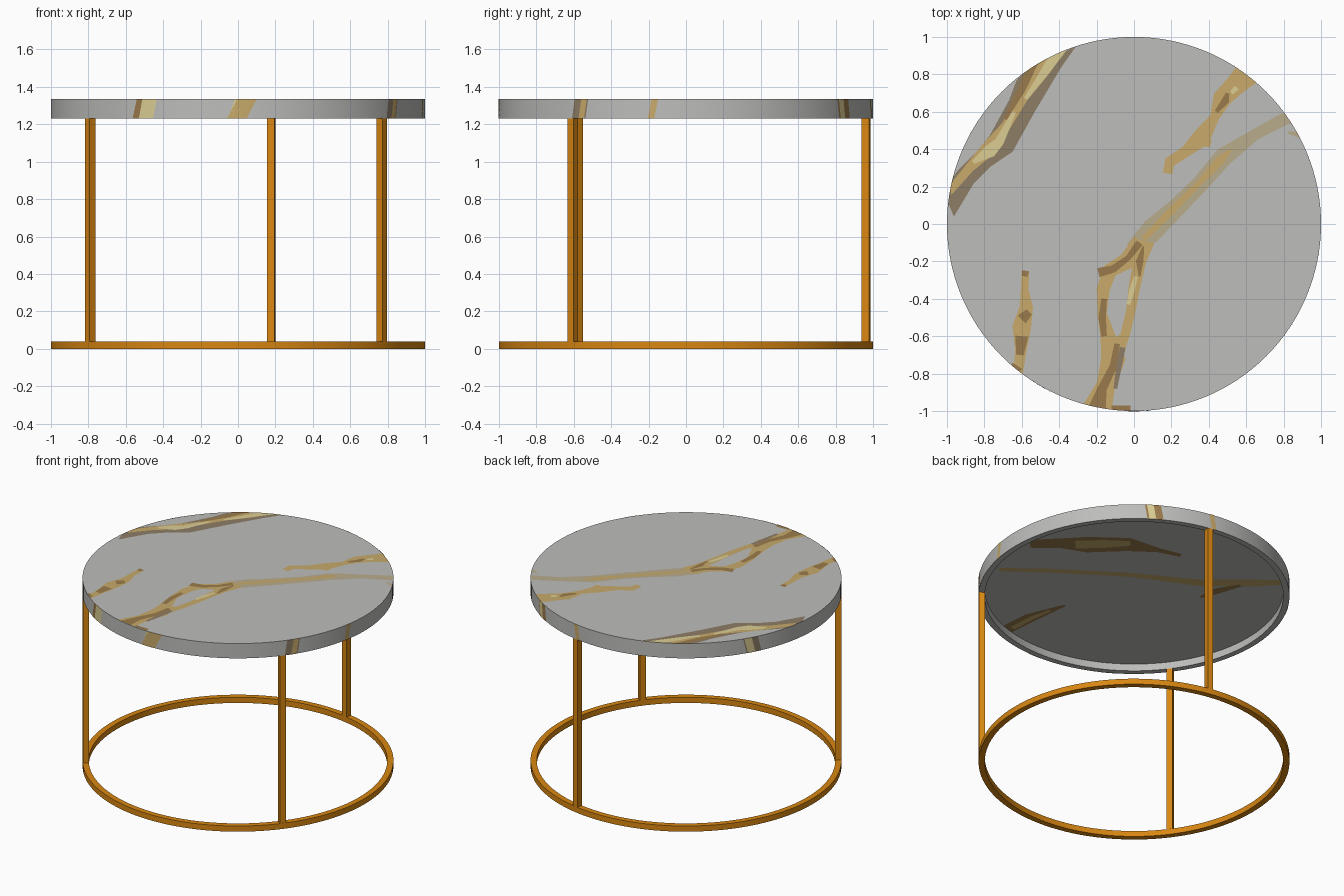
import bpy, bmesh
from math import sin, cos, radians, pi
from mathutils import Vector, Matrix

if "Cube" in bpy.data.objects:
    bpy.data.objects.remove(bpy.data.objects["Cube"])

TOP, RIM, RECESS, BAND = 1.335, 1.23, 1.28, 0.04


def material(name, *srgb):
    m = bpy.data.materials.new(name)
    lin = [((c / 255 + 0.055) / 1.055) ** 2.4 for c in srgb]
    m.diffuse_color = (*lin, 1)
    m.use_nodes = True
    m.node_tree.nodes["Principled BSDF"].inputs["Base Color"].default_value = m.diffuse_color
    return m


STONE = material("grey stone", 189, 189, 187)
GOLD = material("gold metal", 217, 135, 18)
VEINS = [material("tan vein", 200, 170, 106), material("brown vein", 155, 123, 76),
         material("pale vein", 184, 172, 140), material("cream vein", 220, 206, 148),
         material("umber vein", 141, 125, 101)]
TAN, BROWN, PALE, CREAM, UMBER = range(5)


def finish(bm, name, mats, smooth=False):
    me = bpy.data.meshes.new(name)
    bm.to_mesh(me)
    bm.free()
    ob = bpy.data.objects.new(name, me)
    bpy.context.collection.objects.link(ob)
    for m in mats:
        me.materials.append(m)
    if smooth:
        bpy.context.view_layer.objects.active = ob
        ob.select_set(True)
        bpy.ops.object.shade_smooth_by_angle(angle=radians(30))
        ob.select_set(False)
    return ob


def lathe(name, profile, mat, closed, n=128):
    bm = bmesh.new()
    vs = [bm.verts.new((r, 0, z)) for r, z in profile]
    pairs = list(zip(vs, vs[1:])) + ([(vs[-1], vs[0])] if closed else [])
    edges = [bm.edges.new(p) for p in pairs]
    bmesh.ops.spin(bm, geom=vs + edges, cent=(0, 0, 0), axis=(0, 0, 1),
                   angle=2 * pi, steps=n, use_merge=True)
    bmesh.ops.remove_doubles(bm, verts=bm.verts, dist=1e-5)
    bmesh.ops.recalc_face_normals(bm, faces=bm.faces)
    return finish(bm, name, [mat], True)


# Stone top, hollowed underneath, and the base ring
lathe("table_top", [(0, TOP), (1, TOP), (1, RIM), (1 - BAND, RIM),
                    (1 - BAND, RECESS), (0, RECESS)], STONE, False)
lathe("base_ring", [(1, 0), (1, BAND), (1 - BAND, BAND), (1 - BAND, 0)], GOLD, True)

# Three square legs, turned to follow the ring
for name, deg in (("back_leg", 79.5), ("left_leg", 216.3), ("right_leg", 321.8)):
    bm = bmesh.new()
    h = RIM - BAND
    bmesh.ops.create_cube(bm, size=1, matrix=Matrix.Rotation(radians(deg), 4, 'Z')
                          @ Matrix.Translation((0.979, 0, BAND + h / 2))
                          @ Matrix.Diagonal((BAND, BAND, h, 1)))
    finish(bm, name, [GOLD])


def ribbons(name, z, limit, strips, lift=0.0005):
    """Flat inlay strips of (x, y, width) points, kept inside the disc."""
    bm = bmesh.new()
    up = z > 1.3
    for k, (mat, pts) in enumerate(strips):
        off = lift + k * 0.0003
        zz = z + off if up else z - off
        P = [Vector(p[:2]) for p in pts]
        sides = []
        for i, p in enumerate(P):
            t = (P[min(i + 1, len(P) - 1)] - P[max(i - 1, 0)]).normalized()
            q = Vector((-t.y, t.x)) * pts[i][2] / 2
            sides.append((p + q, p - q))
        rows = []
        for a, b in zip(sides, sides[1:]):
            for s in range(5):
                rows.append([a[j].lerp(b[j], s / 5) for j in (0, 1)])
        rows.append(sides[-1])
        verts = []
        for row in rows:
            verts.append([bm.verts.new((*(p if p.length < limit else p.normalized() * limit), zz))
                          for p in row])
        for a, b in zip(verts, verts[1:]):
            f = bm.faces.new((a[0], a[1], b[1], b[0]))
            f.material_index = mat
            f.normal_update()
            if (f.normal.z > 0) != up:
                f.normal_flip()
    finish(bm, name, VEINS)


# Veins inlaid in the top face
ribbons("corner_vein", TOP, 0.999, [
    (UMBER, [(-1.02, .08, .14), (-.9, .25, .11), (-.8, .35, .11), (-.71, .43, .15),
             (-.6, .63, .15), (-.48, .88, .2), (-.42, 1, .24)]),
    (TAN, [(-.99, .17, .04), (-.88, .3, .05), (-.78, .4, .08), (-.68, .53, .05),
           (-.6, .68, .07), (-.5, .84, .12), (-.44, .97, .17)]),
    (BROWN, [(-.69, .56, .02), (-.6, .72, .04), (-.53, .88, .05)]),
    (CREAM, [(-.86, .33, .02), (-.77, .39, .07), (-.72, .44, .05), (-.64, .6, .02)]),
    (CREAM, [(-.58, .67, .02), (-.5, .78, .04), (-.42, .9, .06), (-.37, .99, .09)])])
ribbons("main_vein", TOP, 0.999, [
    (PALE, [(0, -.14, .1), (.1, -.03, .12), (.22, .08, .1), (.35, .21, .09),
            (.48, .36, .1), (.65, .48, .06), (.84, .58, .07)]),
    (PALE, [(.82, .49, .01), (.87, .48, .03), (.9, .46, .01)]),
    (TAN, [(-.2, -1, .16), (-.15, -.86, .1), (-.11, -.72, .13), (-.14, -.6, .08),
           (-.17, -.48, .05), (-.165, -.35, .07), (-.13, -.25, .08), (-.04, -.2, .09),
           (.04, -.1, .1)]),
    (TAN, [(-.11, -.68, .12), (-.05, -.6, .05), (-.02, -.48, .05), (0, -.35, .06),
           (.03, -.2, .07), (.06, -.09, .1)]),
    (TAN, [(.05, -.08, .03), (.2, .07, .04), (.35, .22, .03), (.46, .34, .05), (.52, .4, .01)])])
ribbons("main_vein_accents", TOP, 0.999, [
    (BROWN, [(-.2, -1, .1), (-.17, -.88, .05), (-.11, -.76, .04), (-.09, -.64, .03)]),
    (UMBER, [(-.1, -.88, .02), (-.08, -.76, .03), (-.06, -.66, .03)]),
    (BROWN, [(-.12, -.985, .03), (-.02, -.985, .03)]),
    (BROWN, [(-.16, -.6, .03), (-.17, -.5, .04), (-.16, -.4, .03)]),
    (BROWN, [(-.19, -.26, .05), (-.11, -.24, .04), (-.03, -.18, .03), (.03, -.1, .04)]),
    (BROWN, [(.03, -.28, .01), (.03, -.2, .04), (.05, -.12, .01)]),
    (CREAM, [(-.03, -.43, .02), (-.01, -.35, .03), (.01, -.28, .02)])], 0.0022)
ribbons("upper_right_vein", TOP, 0.999, [
    (TAN, [(.18, .27, .05), (.19, .33, .06), (.28, .39, .06), (.36, .46, .1),
           (.43, .57, .05), (.47, .67, .1), (.54, .74, .11), (.61, .81, .14)]),
    (TAN, [(.34, .45, .06), (.41, .43, .04)]),
    (BROWN, [(.44, .6, .02), (.49, .66, .04), (.5, .7, .02)]),
    (CREAM, [(.52, .7, .02), (.55, .73, .03)])])
ribbons("lower_left_vein", TOP, 0.999, [
    (TAN, [(-.58, -.25, .04), (-.585, -.35, .04), (-.575, -.44, .07), (-.6, -.55, .1),
           (-.605, -.68, .06), (-.62, -.8, .05)]),
    (BROWN, [(-.58, -.25, .04), (-.585, -.28, .03)]),
    (BROWN, [(-.56, -.47, .04), (-.6, -.51, .06)]),
    (BROWN, [(-.6, -.6, .07), (-.61, -.7, .04)]),
    (BROWN, [(-.655, -.75, .02), (-.61, -.79, .04)])])

# Veins on the underside of the recess
ribbons("underside_veins", RECESS, 0.957, [
    (BROWN, [(.89, .02, .1), (.75, .15, .12), (.6, .25, .2), (.4, .42, .17),
             (.2, .49, .05), (.05, .53, .04)]),
    (TAN, [(.66, .2, .1), (.52, .33, .1), (.4, .44, .06)]),
    (TAN, [(.83, -.36, .04), (.57, -.16, .05), (.14, .13, .05), (-.27, .34, .08),
           (-.5, .53, .09), (-.69, .7, .06)]),
    (BROWN, [(-.39, .2, .02), (-.42, .33, .07), (-.49, .48, .03)]),
    (BROWN, [(.3, -.92, .1), (.28, -.7, .1), (.21, -.44, .02)]),
    (TAN, [(.28, -.88, .04), (.27, -.7, .04), (.24, -.55, .02)])])

# Veins wrapping the outer edge: centre angle at top and bottom, width, colour
bm = bmesh.new()
for k, (top, low, width, mat) in enumerate([
        (240, 238.5, 5.5, BROWN), (241.8, 240.5, 5, CREAM),
        (272.8, 269.6, 6, TAN), (270.5, 268.5, 3, CREAM),
        (326, 325, 5, UMBER), (327, 326, 2, TAN),
        (350.4, 349.2, 2, TAN), (57, 58, 6, BROWN), (56, 57, 2.5, CREAM),
        (149.5, 151, 6, UMBER), (148.5, 150, 3, CREAM), (80, 81, 2, TAN)]):
    r = 1.001 + 0.0003 * (k % 3)
    rows = []
    for i in range(5):
        w = (i / 4 - 0.5) * width
        rows.append([bm.verts.new((r * cos(radians(a + w)), r * sin(radians(a + w)), z))
                     for a, z in ((low, RIM), (top, TOP))])
    for a, b in zip(rows, rows[1:]):
        bm.faces.new((a[0], b[0], b[1], a[1])).material_index = mat
finish(bm, "edge_veins", VEINS)
